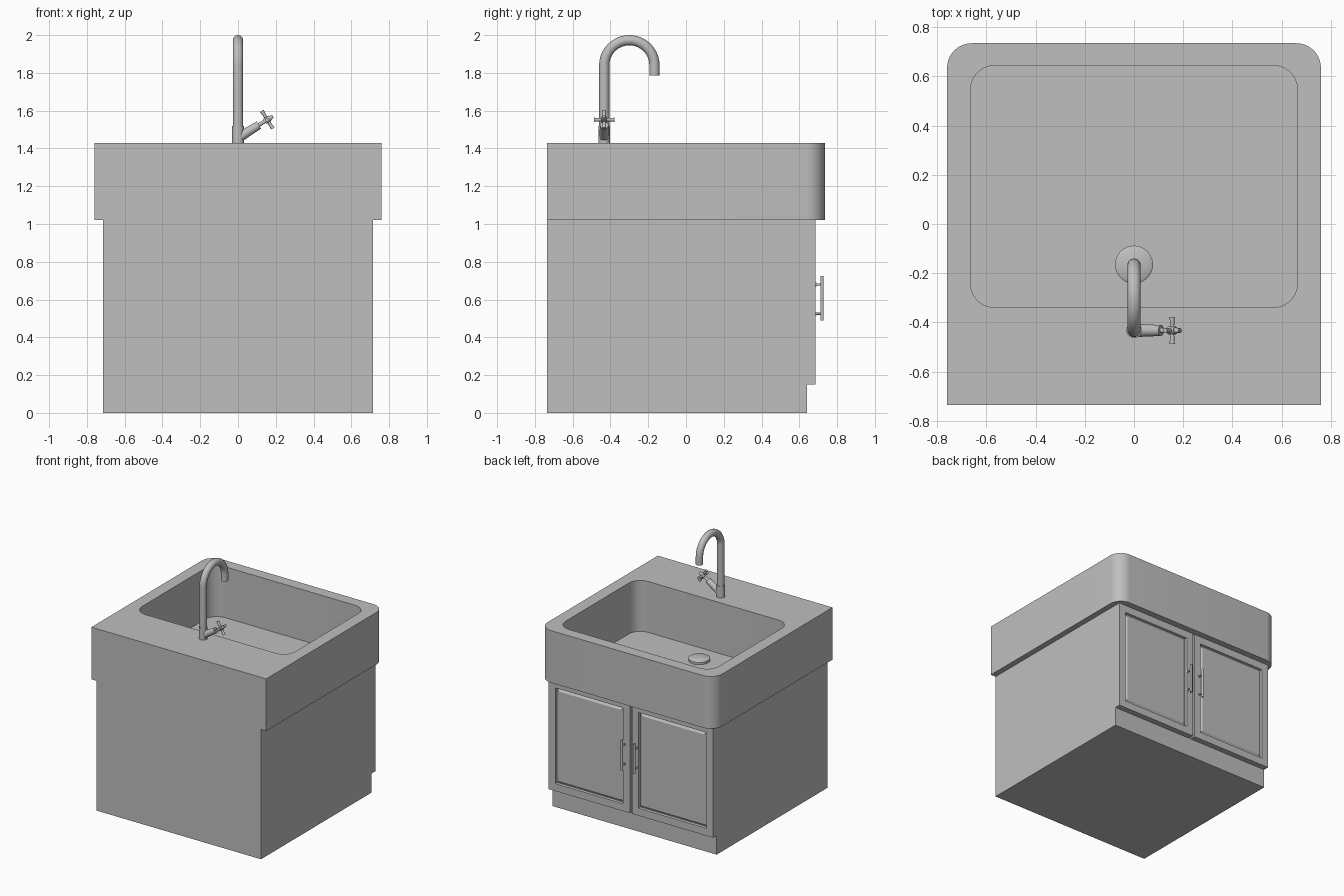
import bpy
import bmesh
from math import sin, cos, pi, radians
from mathutils import Vector, Matrix

cube = bpy.data.objects.get("Cube")
if cube:
    bpy.data.objects.remove(cube, do_unlink=True)

grey = bpy.data.materials.new("plain grey")
grey.use_nodes = True
tone = (0.52, 0.52, 0.52, 1)
grey.diffuse_color = tone
grey.node_tree.nodes["Principled BSDF"].inputs["Base Color"].default_value = tone


def finish(name, bm):
    """Turn a bmesh into a named object with sharp-edged smooth shading."""
    bmesh.ops.recalc_face_normals(bm, faces=bm.faces)
    mesh = bpy.data.meshes.new(name)
    bm.to_mesh(mesh)
    bm.free()
    mesh.materials.append(grey)
    obj = bpy.data.objects.new(name, mesh)
    bpy.context.collection.objects.link(obj)
    bpy.ops.object.select_all(action='DESELECT')
    obj.select_set(True)
    bpy.context.view_layer.objects.active = obj
    bpy.ops.object.shade_smooth_by_angle(angle=radians(30))
    return obj


def add_box(bm, low, high):
    low, high = Vector(low), Vector(high)
    matrix = Matrix.Translation((low + high) / 2) @ Matrix.Diagonal((*(high - low), 1))
    bmesh.ops.create_cube(bm, size=1, matrix=matrix)


def add_rod(bm, start, end, r1, r2=None, sides=20):
    """Capped cylinder or cone between two points."""
    start, end = Vector(start), Vector(end)
    axis = end - start
    turn = axis.to_track_quat('Z', 'Y').to_matrix().to_4x4()
    bmesh.ops.create_cone(bm, cap_ends=True, segments=sides, radius1=r1,
                          radius2=r1 if r2 is None else r2, depth=axis.length,
                          matrix=Matrix.Translation((start + end) / 2) @ turn)


def outline(x, y0, y1, front_radius, back_radius, steps=10):
    """Rounded rectangle, counter-clockwise, with its own radius at each end."""
    points = []
    for sx, sy, a in ((1, 1, 0), (-1, 1, 90), (-1, -1, 180), (1, -1, 270)):
        r = back_radius if sy > 0 else front_radius
        cx, cy = sx * (x - r), (y1 - r if sy > 0 else y0 + r)
        count = steps if r else 0
        for i in range(count + 1):
            t = radians(a + 90 * i / max(count, 1))
            points.append((cx + r * cos(t), cy + r * sin(t)))
    return points


def add_wall(bm, points, z0, z1):
    """Vertical wall along an outline; returns its bottom and top loops."""
    low = [bm.verts.new((*p, z0)) for p in points]
    high = [bm.verts.new((*p, z1)) for p in points]
    for i in range(len(points)):
        j = (i + 1) % len(points)
        bm.faces.new((low[i], low[j], high[j], high[i]))
    return low, high


def loop_edges(bm, verts):
    return [bm.edges.get((verts[i - 1], verts[i])) for i in range(len(verts))]


# Sink block with a rounded bowl
bm = bmesh.new()
out_low, out_high = add_wall(bm, outline(0.76, -0.735, 0.735, 0, 0.1), 1.02, 1.43)
in_low, in_high = add_wall(bm, outline(0.665, -0.34, 0.645, 0.1, 0.1), 1.03, 1.43)
bm.faces.new(out_low)
bm.faces.new(in_low)
bmesh.ops.triangle_fill(bm, use_beauty=True, normal=(0, 0, 1),
                        edges=loop_edges(bm, out_high) + loop_edges(bm, in_high))
finish("sink_basin", bm)

# Cabinet carcass
bm = bmesh.new()
add_box(bm, (-0.715, -0.735, 0), (0.715, 0.64, 1.022))
finish("cabinet", bm)

# Doors with raised panels, and their bar handles
for side, x0, x1 in (("left", 0.008, 0.715), ("right", -0.715, -0.008)):
    bm = bmesh.new()
    add_box(bm, (x0, 0.64, 0.15), (x1, 0.685, 1.02))
    bm.normal_update()
    panel = [f for f in bm.faces if f.normal.y > 0.9]
    for thickness, depth in ((0.083, 0), (0.004, -0.018), (0.006, 0), (0.025, 0.012)):
        bmesh.ops.inset_region(bm, faces=panel, thickness=thickness, depth=depth)
    finish(side + "_door", bm)

    x = 0.055 if x0 > 0 else -0.055
    bm = bmesh.new()
    add_rod(bm, (x, 0.72, 0.49), (x, 0.72, 0.725), 0.009)
    for z in (0.525, 0.68):
        add_rod(bm, (x, 0.68, z), (x, 0.72, z), 0.006)
        add_rod(bm, (x, 0.68, z), (x, 0.69, z), 0.01)
    finish(side + "_door_handle", bm)

# Drain plug
bm = bmesh.new()
add_rod(bm, (0, -0.165, 1.028), (0, -0.165, 1.048), 0.077, sides=40)
add_rod(bm, (0, -0.165, 1.048), (0, -0.165, 1.056), 0.077, 0.063, sides=40)
finish("drain", bm)

# Swan-neck spout
path = [(0, -0.433, 1.43)]
for i in range(25):
    a = pi - pi * i / 24
    path.append((0, -0.3 + 0.133 * cos(a), 1.84 + 0.133 * sin(a)))
path.append((0, -0.167, 1.785))
curve = bpy.data.curves.new("faucet_spout", 'CURVE')
curve.dimensions = '3D'
curve.bevel_depth = 0.027
curve.bevel_resolution = 6
curve.use_fill_caps = True
spline = curve.splines.new('POLY')
spline.points.add(len(path) - 1)
for point, co in zip(spline.points, path):
    point.co = (*co, 1)
curve.materials.append(grey)
spout = bpy.data.objects.new("faucet_spout", curve)
bpy.context.collection.objects.link(spout)
bpy.ops.object.select_all(action='DESELECT')
spout.select_set(True)
bpy.context.view_layer.objects.active = spout
bpy.ops.object.convert(target='MESH')
bpy.ops.object.shade_smooth_by_angle(angle=radians(40))

# Faucet base collar and slanted valve body
root = Vector((0, -0.433, 1.455))
along = Vector((cos(radians(32)), 0, sin(radians(32))))
across = Vector((-along.z, 0, along.x))
bm = bmesh.new()
add_rod(bm, (0, -0.433, 1.43), (0, -0.433, 1.52), 0.031, sides=28)
add_rod(bm, root, root + along * 0.13, 0.027, 0.022, sides=24)
add_rod(bm, root + along * 0.13, root + along * 0.185, 0.01)
finish("faucet_valve", bm)

# Cross-shaped tap handle
bm = bmesh.new()
hub = root + along * 0.183
add_rod(bm, hub - along * 0.016, hub + along * 0.016, 0.016)
add_rod(bm, hub + along * 0.016, hub + along * 0.035, 0.012, 0.008)
for arm in (across, -across, Vector((0, 1, 0)), Vector((0, -1, 0))):
    add_rod(bm, hub, hub + arm * 0.055, 0.007, 0.011, sides=14)
finish("tap_handle", bm)
